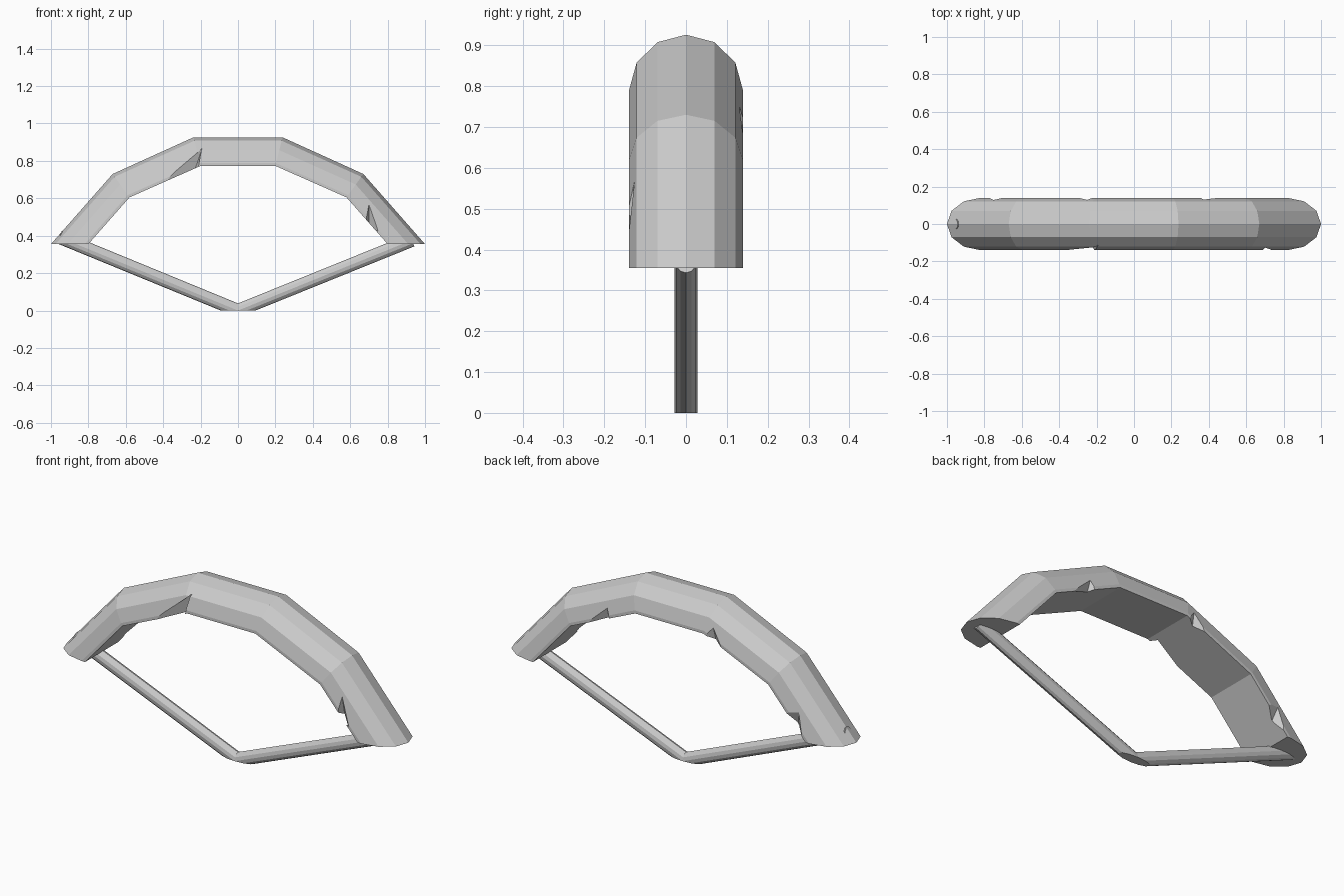
import bpy, bmesh, math
from mathutils import Vector

if "Cube" in bpy.data.objects:
    bpy.data.objects.remove(bpy.data.objects["Cube"])


def make_object(name, bm):
    bmesh.ops.recalc_face_normals(bm, faces=bm.faces[:])
    mesh = bpy.data.meshes.new(name)
    bm.to_mesh(mesh)
    bm.free()
    obj = bpy.data.objects.new(name, mesh)
    bpy.context.collection.objects.link(obj)
    return obj


def loft(rings):
    # Closed solid through a list of equal-length point rings
    bm = bmesh.new()
    loops = [[bm.verts.new(p) for p in ring] for ring in rings]
    n = len(loops[0])
    for a, b in zip(loops, loops[1:]):
        for k in range(n):
            bm.faces.new((a[k], a[(k + 1) % n], b[(k + 1) % n], b[k]))
    bm.faces.new(loops[0])
    bm.faces.new(loops[-1])
    return bm


# Curved bow limb: half-round section with a flat inner face
half_path = [((1.0, 0.355), (0.80, 0.355)),
             ((0.67, 0.73), (0.58, 0.605)),
             ((0.238, 0.926), (0.20, 0.773))]
path = [((-o[0], o[1]), (-i[0], i[1])) for o, i in half_path] + half_path[::-1]
half_section = [(0, 0.14), (0.1, 0.14), (0.55, 0.121), (0.88, 0.07)]
section = half_section + [(1, 0)] + [(t, -y) for t, y in half_section[::-1]]
rings = [[(i[0] + (o[0] - i[0]) * t, y, i[1] + (o[1] - i[1]) * t)
          for t, y in section] for o, i in path]
bow = make_object("bow_limb", loft(rings))

# Chipped notches: upper tip, two rim points, deepest point
notches = [
    [(-0.19, -0.113, 0.87), (-0.42, -0.15, 0.67), (-0.215, -0.15, 0.75), (-0.235, -0.10, 0.74)],
    [(0.70, -0.135, 0.61), (0.68, -0.15, 0.46), (0.76, -0.15, 0.42), (0.70, -0.10, 0.44)],
    [(-0.76, 0.139, 0.53), (-0.67, 0.15, 0.49), (-0.79, 0.15, 0.36), (-0.735, 0.105, 0.43)],
    [(-0.25, 0.133, 0.83), (-0.33, 0.15, 0.70), (-0.20, 0.15, 0.76), (-0.255, 0.11, 0.735)],
    [(0.37, 0.136, 0.77), (0.53, 0.15, 0.61), (0.34, 0.15, 0.68), (0.375, 0.105, 0.67)],
]
for n, pts in enumerate(notches):
    bm = bmesh.new()
    for p in pts:
        bm.verts.new(p)
    # Outer point so the cutter clears the side surface
    mid = sum((Vector(p) for p in pts[:3]), Vector()) / 3
    bm.verts.new((mid.x, math.copysign(0.22, mid.y), mid.z))
    bmesh.ops.convex_hull(bm, input=bm.verts[:])
    cutter = make_object(f"notch_cutter_{n}", bm)
    cutter.hide_render = True
    cutter.hide_set(True)
    mod = bow.modifiers.new(f"notch_{n}", 'BOOLEAN')
    mod.operation = 'DIFFERENCE'
    mod.solver = 'EXACT'
    mod.object = cutter

# Bake the cuts, then drop the cutters
bpy.context.view_layer.update()
baked = bpy.data.meshes.new_from_object(
    bow.evaluated_get(bpy.context.evaluated_depsgraph_get()))
bow.modifiers.clear()
bow.data = baked
for obj in [o for o in bpy.data.objects if o.name.startswith("notch_cutter")]:
    bpy.data.objects.remove(obj)

# Drawn string: a round rod bent at the middle, flat where it rests
stations = [((-0.955, 0.392), (-0.013, -0.033)),
            ((0, 0), (0, -0.038)),
            ((0.93, 0.376), (0.013, -0.033))]
rings = []
for (x, z), (dx, dz) in stations:
    rings.append([(x + dx * math.cos(a), 0.028 * math.sin(a), z + dz * math.cos(a))
                  for a in (math.tau * k / 12 for k in range(12))])
bm = loft(rings)
cut = bmesh.ops.bisect_plane(bm, geom=bm.verts[:] + bm.edges[:] + bm.faces[:],
                             plane_co=(0, 0, 0), plane_no=(0, 0, 1), clear_inner=True)
bmesh.ops.holes_fill(bm, edges=[e for e in bm.edges if e.is_boundary])
make_object("bow_string", bm)
